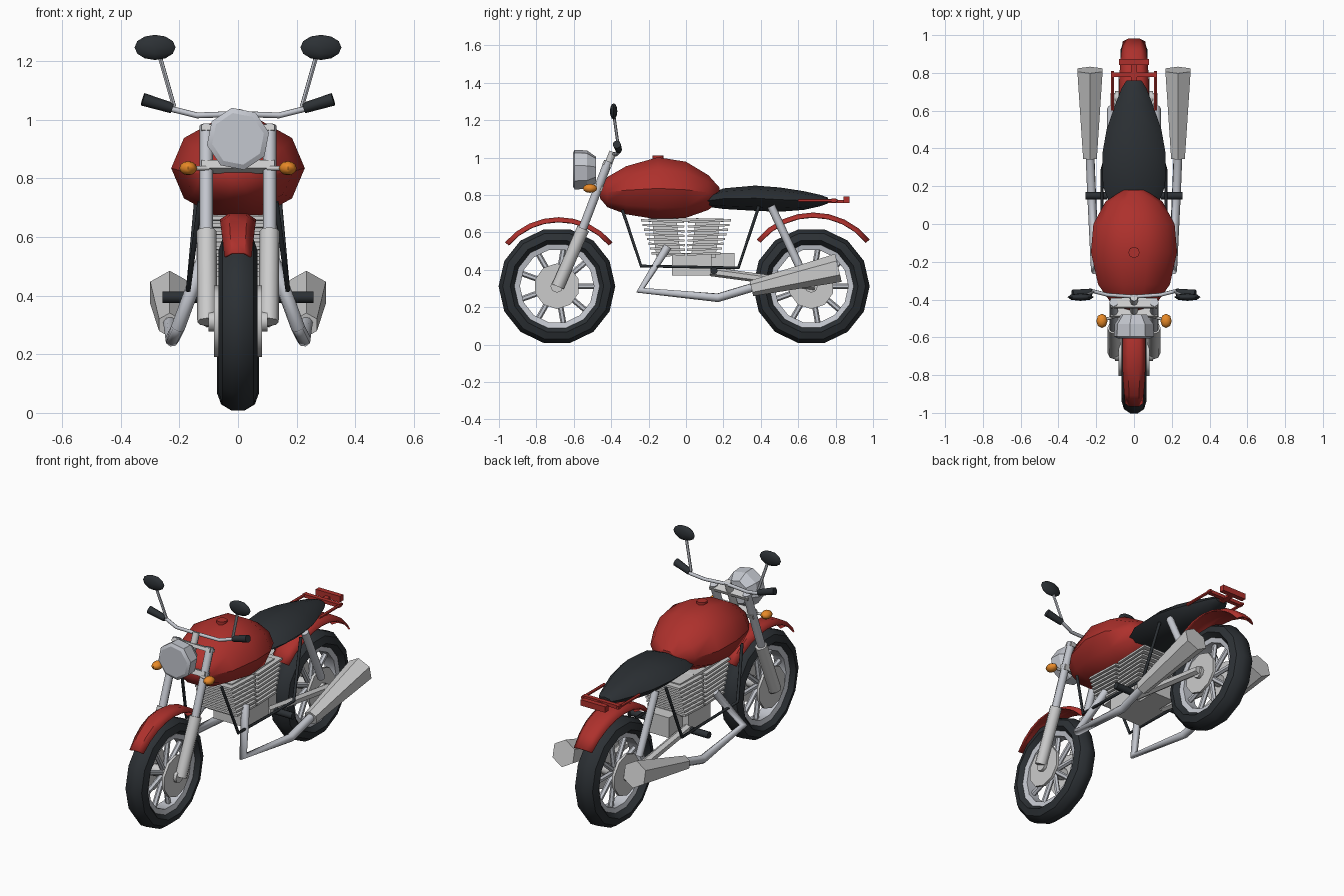
import bpy, bmesh, math
from math import sin, cos, pi, radians
from mathutils import Vector, Matrix

if "Cube" in bpy.data.objects:
    bpy.data.objects.remove(bpy.data.objects["Cube"])


def material(name, rgb):
    m = bpy.data.materials.new(name)
    m.diffuse_color = (*rgb, 1)
    m.use_nodes = True
    m.node_tree.nodes["Principled BSDF"].inputs["Base Color"].default_value = m.diffuse_color
    return m


RED = material("red", (0.42, 0.03, 0.025))
BLACK = material("black", (0.025, 0.03, 0.035))
ORANGE = material("orange", (0.8, 0.25, 0.02))
CHROME = material("chrome", (0.55, 0.57, 0.62))


def finish(name, bm, mat=None, angle=35):
    bmesh.ops.recalc_face_normals(bm, faces=bm.faces)
    me = bpy.data.meshes.new(name)
    bm.to_mesh(me)
    bm.free()
    ob = bpy.data.objects.new(name, me)
    bpy.context.collection.objects.link(ob)
    if mat:
        me.materials.append(mat)
    if angle:
        bpy.ops.object.select_all(action='DESELECT')
        bpy.context.view_layer.objects.active = ob
        ob.select_set(True)
        bpy.ops.object.shade_smooth_by_angle(angle=radians(angle))
    return ob


def skin(rings, closed=False, caps=True):
    """Bridge rings of points with quads."""
    bm = bmesh.new()
    vs = [[bm.verts.new(p) for p in r] for r in rings]
    n, k = len(vs[0]), len(vs)
    for i in range(k if closed else k - 1):
        a, b = vs[i], vs[(i + 1) % k]
        for j in range(n):
            bm.faces.new((a[j], a[(j + 1) % n], b[(j + 1) % n], b[j]))
    if caps and not closed:
        bm.faces.new(vs[0])
        bm.faces.new(vs[-1])
    return bm


def rod(name, a, b, r, r2=None, mat=None, n=8):
    a, b = Vector(a), Vector(b)
    d = b - a
    M = Matrix.Translation((a + b) / 2) @ d.to_track_quat('Z', 'Y').to_matrix().to_4x4()
    bm = bmesh.new()
    bmesh.ops.create_cone(bm, cap_ends=True, segments=n, radius1=r,
                          radius2=r2 or r, depth=d.length, matrix=M)
    return finish(name, bm, mat, 46 if n > 6 else 0)


def pipe(name, pts, r, mat=None):
    cu = bpy.data.curves.new(name, 'CURVE')
    cu.dimensions = '3D'
    cu.bevel_depth, cu.bevel_resolution, cu.use_fill_caps = r, 2, True
    sp = cu.splines.new('POLY')
    sp.points.add(len(pts) - 1)
    for p, c in zip(sp.points, pts):
        p.co = (*c, 1)
    ob = bpy.data.objects.new(name, cu)
    bpy.context.collection.objects.link(ob)
    if mat:
        cu.materials.append(mat)
    return ob


def box(name, c, size, mat=None, tilt=0):
    bm = bmesh.new()
    bmesh.ops.create_cube(bm, size=1, matrix=Matrix.Translation(c) @ Matrix.Rotation(tilt, 4, 'X')
                          @ Matrix.Diagonal((*size, 1)))
    return finish(name, bm, mat, 0)


def blob(name, c, size, mat):
    bm = bmesh.new()
    bmesh.ops.create_uvsphere(bm, u_segments=8, v_segments=6, radius=1,
                              matrix=Matrix.Translation(c) @ Matrix.Diagonal((*size, 1)))
    return finish(name, bm, mat, 50)


def body(name, stations, n, mat):
    """Loft along y; station = (y, z bottom, z top, half width)."""
    rings = [[(w * cos(2 * pi * j / n), y, (lo + hi) / 2 + (hi - lo) / 2 * sin(2 * pi * j / n))
              for j in range(n)] for y, lo, hi, w in stations]
    return finish(name, skin(rings), mat, 40)


def lathe(name, profile, y, z, n, mat=None, angle=35):
    """Revolve a closed (x, radius) profile around an x-parallel axis."""
    rings = [[(x, y + r * cos(2 * pi * i / n), z + r * sin(2 * pi * i / n)) for x, r in profile]
             for i in range(n)]
    return finish(name, skin(rings, closed=True), mat, angle)


def fender(name, y, z, R, half, a0, a1):
    bm = bmesh.new()
    rows = []
    for i in range(9):
        a = radians(a0 + (a1 - a0) * i / 8)
        w = half * (0.75 + 0.25 * sin(pi * i / 8))
        rows.append([bm.verts.new((x * w, y + (R - d) * cos(a), z + (R - d) * sin(a)))
                     for x, d in ((-1, .025), (-.5, .004), (.5, .004), (1, .025))])
    for a, b in zip(rows, rows[1:]):
        for j in range(3):
            bm.faces.new((a[j], a[j + 1], b[j + 1], b[j]))
    ob = finish(name, bm, RED)
    mod = ob.modifiers.new("thickness", 'SOLIDIFY')
    mod.thickness = 0.008


# Wheels: tyre, rim, spokes, hub and discs
for tag, y, w in (("front", -.69, .066), ("rear", .67, .072)):
    z = .312
    lathe(tag + "_tyre", [(-w * .5, .222), (-w, .25), (-w * .8, .29), (-w * .3, .312),
                          (w * .3, .312), (w * .8, .29), (w, .25), (w * .5, .222)], y, z, 14, BLACK)
    lathe(tag + "_rim", [(-.035, .198), (-.042, .228), (.042, .228), (.035, .198)], y, z, 14, CHROME)
    rod(tag + "_hub", (-.1, y, z), (.1, y, z), .035, n=8)
    for i in range(9):
        a = 2 * pi * i / 9
        rod(tag + "_spoke", (0, y + .03 * cos(a), z + .03 * sin(a)),
            (0, y + .21 * cos(a), z + .21 * sin(a)), .015, mat=CHROME, n=6)
    for s in (-1, 1):
        rod(tag + "_brake_disc", (s * .066, y, z), (s * .082, y, z), .122, n=10)
fender("front_fender", -.68, .306, .379, .062, 40, 140)
fender("rear_fender", .68, .317, .393, .08, 39, 141)

# Tank and seat
body("fuel_tank", [(-.46, .78, .85, .05), (-.42, .73, .90, .12), (-.32, .69, .96, .19),
                   (-.15, .66, 1.01, .228), (.0, .67, .985, .215), (.12, .715, .91, .15),
                   (.18, .77, .84, .06)], 10, RED)
body("seat", [(.09, .74, .79, .12), (.2, .725, .835, .165), (.37, .715, .85, .168),
              (.5, .71, .84, .145), (.63, .72, .82, .10), (.72, .74, .80, .065),
              (.76, .755, .785, .04)], 8, BLACK)
rod("fuel_cap", (0, -.15, .99), (0, -.15, 1.012), .03, mat=RED)

# Engine: two finned cylinders in a V above the crankcase
for tag, s in (("front", -1), ("rear", 1)):
    box(tag + "_cylinder", (0, s * .105, .57), (.18, .13, .2), tilt=-s * .12)
    for i in range(8):
        t = i / 7
        box(tag + "_fin", (0, s * (.095 + .03 * t), .485 + .175 * t), (.25, .18 + .05 * t, .012),
            tilt=s * .04)
box("crankcase", (0, .03, .43), (.22, .21, .12))
box("gearbox", (0, .19, .43), (.14, .14, .12))
box("cylinder_head_cover", (0, 0, .665), (.2, .4, .02))
rod("backbone", (0, -.4, .87), (0, .45, .74), .025, mat=BLACK)

# Steering: clamps, stem and headlight
box("lower_clamp", (0, -.47, .84), (.25, .05, .03), tilt=-.4)
box("upper_clamp", (0, -.42, .965), (.25, .05, .02), tilt=-.4)
rod("steering_stem", (0, -.47, .83), (0, -.39, 1.03), .02)
rings = [[(r * cos(2 * pi * j / 8 + .2), y, .935 + r * sin(2 * pi * j / 8 + .2)) for j in range(8)]
         for y, r in ((-.605, .09), (-.595, .108), (-.53, .105), (-.48, .07))]
finish("headlight", skin(rings), CHROME, 30)

# Handlebar
pipe("handlebar", [(-.31, -.36, 1.065), (-.22, -.355, 1.035), (-.14, -.375, 1.015), (0, -.385, 1.02),
                   (.14, -.375, 1.015), (.22, -.355, 1.035), (.31, -.36, 1.065)], .01, CHROME)

for s in (-1, 1):
    # Fork
    rod("fork_tube", (s * .108, -.56, .6), (s * .108, -.415, .98), .023, mat=CHROME)
    rod("fork_slider", (s * .105, -.685, .31), (s * .107, -.55, .62), .034)
    # Grip, mirror and indicator
    rod("grip", (s * .225, -.36, 1.04), (s * .325, -.37, 1.07), .018, .022, BLACK)
    rod("mirror_stem", (s * .218, -.36, 1.045), (s * .268, -.385, 1.22), .008, mat=CHROME, n=6)
    blob("mirror", (s * .283, -.387, 1.247), (.07, .02, .043), BLACK)
    rod("indicator_stalk", (s * .1, -.49, .835), (s * .17, -.51, .835), .008)
    blob("indicator", (s * .17, -.513, .835), (.03, .038, .024), ORANGE)
    # Frame tube and foot peg
    pipe("frame_tube", [(s * .13, -.34, .72), (s * .17, -.24, .42), (s * .17, .28, .41),
                        (s * .14, .39, .74)], .009, BLACK)
    rod("foot_peg", (s * .14, .15, .395), (s * .258, .15, .395), .02, mat=BLACK)
    # Exhaust
    pipe("exhaust_pipe", [(s * .12, -.1, .52), (s * .205, -.245, .29), (s * .225, .17, .25),
                          (s * .235, .42, .325)], .024, CHROME)
    rod("muffler", (s * .233, .35, .3), (s * .233, .815, .41), .042, .077, n=6)
    # Swing arm, shock and tail rail
    rod("swing_arm", (s * .1, .13, .39), (s * .105, .69, .315), .024, n=6)
    rod("shock", (s * .12, .455, .74), (s * .12, .61, .41), .022, mat=CHROME)
    rod("tail_rail", (s * .115, .6, .77), (s * .115, .81, .77), .009, mat=RED, n=6)

# Tail light bars
box("tail_bar", (0, .79, .77), (.24, .025, .02), RED)
box("tail_light", (0, .858, .775), (.16, .03, .035), RED)
box("tail_bracket", (0, .8, .765), (.03, .11, .015), RED)
